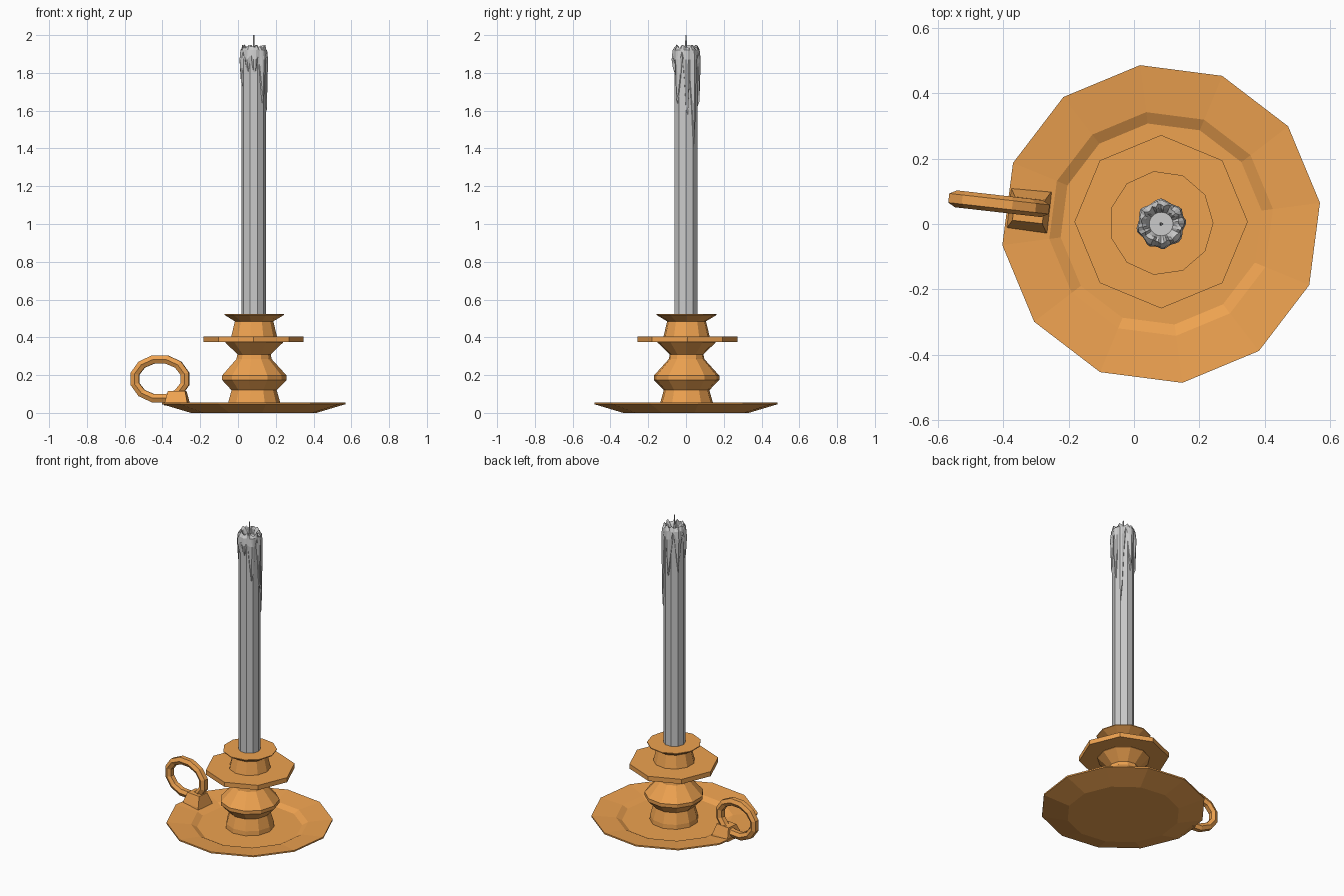
import bpy, bmesh, math, random
from mathutils import Matrix, Vector

if "Cube" in bpy.data.objects:
    bpy.data.objects.remove(bpy.data.objects["Cube"])

random.seed(4)
CX = 0.083                      # candle axis
brass = bpy.data.materials.new("brass")
brass.diffuse_color = (0.85, 0.36, 0.08, 1)
brass.use_nodes = True
brass.node_tree.nodes["Principled BSDF"].inputs["Base Color"].default_value = brass.diffuse_color


def finish(name, bm, mat=None):
    bmesh.ops.recalc_face_normals(bm, faces=bm.faces)
    me = bpy.data.meshes.new(name)
    bm.to_mesh(me)
    bm.free()
    if mat:
        me.materials.append(mat)
    ob = bpy.data.objects.new(name, me)
    bpy.context.collection.objects.link(ob)
    return ob


def loft(bm, rings, caps=True, loop=False):
    """Skin a list of equal-length point rings."""
    vs = [[bm.verts.new(p) for p in r] for r in rings]
    pairs = list(zip(vs, vs[1:])) + ([(vs[-1], vs[0])] if loop else [])
    for a, b in pairs:
        for i in range(len(a)):
            j = (i + 1) % len(a)
            bm.faces.new((a[i], a[j], b[j], b[i]))
    if caps and not loop:
        bm.faces.new(vs[0])
        bm.faces.new(vs[-1])


def lathe(name, profile, n, turn=0, cy=0.0, mat=None):
    """Faceted turned part from (radius, height) pairs."""
    bm = bmesh.new()
    angs = [math.radians(turn) + math.tau * i / n for i in range(n)]
    loft(bm, [[(CX + r * math.cos(a), cy + r * math.sin(a), z) for a in angs]
              for r, z in profile])
    return finish(name, bm, mat)


# Dish, stem, drip pan and socket
lathe("dish", [(0.335, 0), (0.49, 0.046), (0.49, 0.055), (0.345, 0.04),
               (0.31, 0.022)], 12, 7.6, 0, brass)
lathe("stem", [(0.145, 0.015), (0.142, 0.05), (0.122, 0.12), (0.175, 0.175),
               (0.175, 0.197), (0.095, 0.285), (0.09, 0.31), (0.155, 0.372),
               (0.155, 0.385)], 11, 0, 0.003, brass)
lathe("drip_pan", [(0.265, 0.374), (0.265, 0.404)], 8, 0, 0.007, brass)
lathe("socket", [(0.125, 0.395), (0.122, 0.41), (0.104, 0.485), (0.16, 0.518),
                 (0.16, 0.523)], 11, 0, 0.003, brass)

# Ring handle: hexagonal section swept round an oval
tilt = Matrix.Rotation(math.radians(-6.5), 4, 'Z')
section = [(0.023, 0.014), (0.023, -0.014), (0, -0.026),
           (-0.022, -0.014), (-0.022, 0.014), (0, 0.026)]
bm = bmesh.new()
rings = []
for i in range(12):
    a = math.tau * (i + 0.5) / 12
    rings.append([tilt @ Vector(((0.137 + d) * math.cos(a), y, (0.106 + d) * math.sin(a)))
                  + Vector((-0.413, 0.062, 0.18)) for d, y in section])
loft(bm, rings, loop=True)
finish("ring_handle", bm, brass)

# Tapered block holding the ring to the dish
bm = bmesh.new()
rings = []
for hx, hy, z in ((0.064, 0.064, 0.038), (0.06, 0.06, 0.055), (0.046, 0.036, 0.115)):
    rings.append([tilt @ Vector((sx * hx, sy * hy, z)) + Vector((-0.322, 0.042, 0))
                  for sx, sy in ((1, 1), (-1, 1), (-1, -1), (1, -1))])
loft(bm, rings)
finish("handle_block", bm, brass)

# Candle shaft and wick
lathe("candle", [(0.065, 0.5), (0.065, 1.89)], 10, 0)
lathe("wick", [(0.006, 1.89), (0.005, 1.95), (0.003, 2.0)], 5)

# Melted wax: sleeve with a ragged lower edge of (angle, tip height, half width)
drips = [(38, 1.35, 20), (5, 1.50, 18), (-42, 1.60, 24), (-85, 1.78, 18), (-120, 1.79, 18),
         (92, 1.60, 24), (145, 1.62, 20), (195, 1.70, 20)]
N = 40
cols = []
for i in range(N):
    deg = 360 * i / N
    low, bulge = 1.865, 0.0
    for c, tip, w in drips:
        d = abs((deg - c + 180) % 360 - 180) / w
        if d < 1:
            low = min(low, 1.865 - (1.865 - tip) * (1 - d) ** 0.9)
            bulge = max(bulge, 0.007 * (1 - d))
    rim = 1.935 + random.uniform(-0.012, 0.01)
    lip = random.uniform(-0.006, 0.006)
    cols.append([(0.061, low), (0.066 + bulge * 0.8, low + 0.03),
                 (0.069 + bulge * 1.4, max(low + 0.05, 1.87)), (0.066 + bulge, 1.92),
                 (0.058 + lip, rim + 0.006), (0.047 + lip, rim - 0.005), (0.036, 1.905)])
bm = bmesh.new()
loft(bm, [[(CX + c[k][0] * math.cos(math.tau * i / N), c[k][0] * math.sin(math.tau * i / N), c[k][1])
           for i, c in enumerate(cols)] for k in range(7)], caps=False)
bm.verts.ensure_lookup_table()
bm.faces.new(bm.verts[-N:])
finish("melted_wax", bm)
